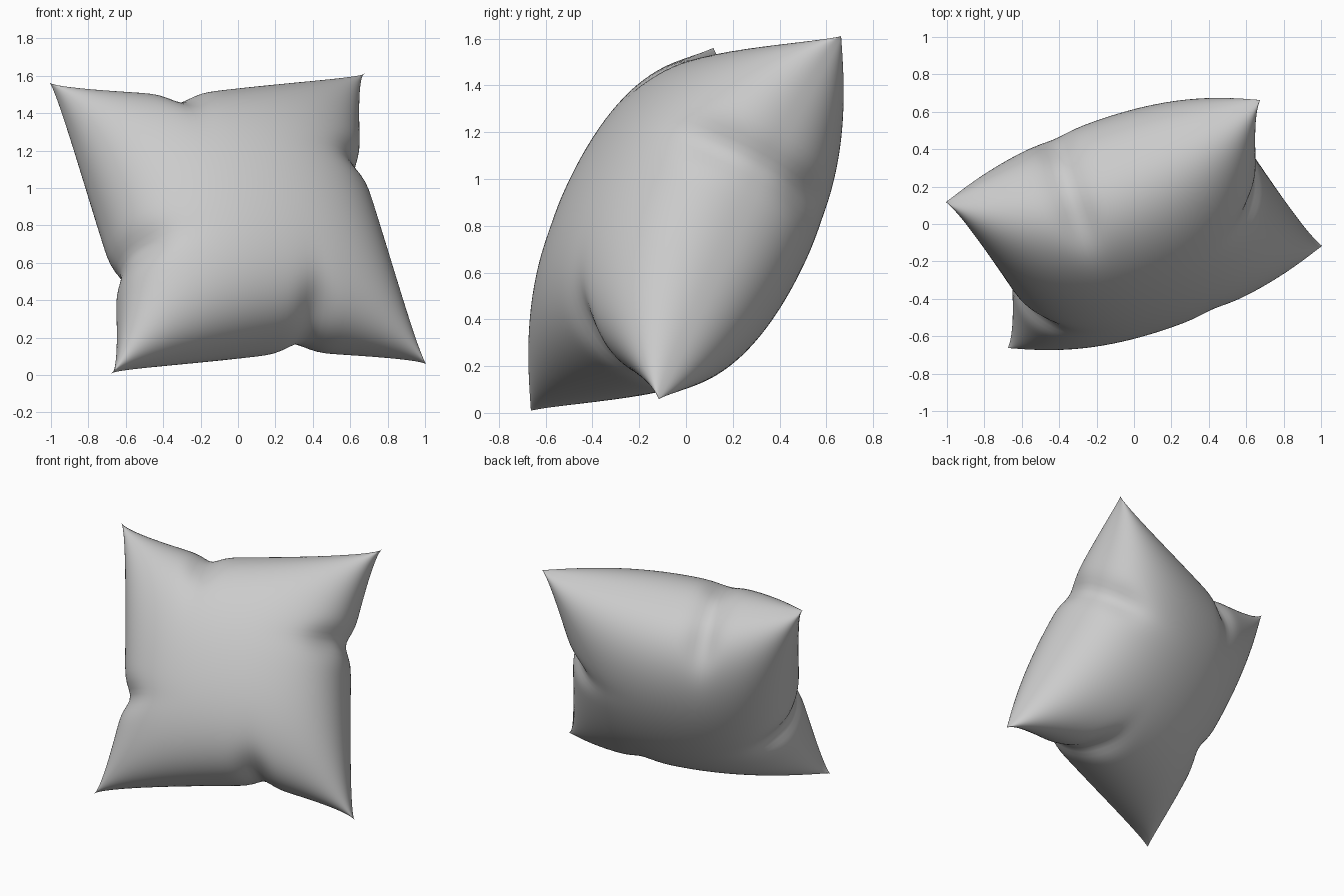
import bpy, bmesh, math
from mathutils import Vector

if "Cube" in bpy.data.objects:
    bpy.data.objects.remove(bpy.data.objects["Cube"])

HALF = 0.885          # half the distance between neighbouring corners
PUFF = 0.495          # half thickness at the middle
CREASE = 0.28         # place of the pucker along each edge, -1 to 1
CENTRE = Vector((0, 0, 0.81))
ACROSS = Vector((0.951, 0.309, 0.028)).normalized()
UP = Vector((-0.187, 0.441, 0.877)).normalized()
OUT = ACROSS.cross(UP).normalized()


def bump(x, width):
    return math.exp(-(x / width) ** 2)


def pull(t):
    """How far the seam is drawn inwards at t along an edge."""
    side = 1 - CREASE if t > CREASE else 1 + CREASE
    slope = max(0, 1 - abs(t - CREASE) / side)
    return 0.165 * slope ** 0.65 + 0.03 * bump(t - CREASE, 0.1)


def cushion_point(s, r, face):
    a, b = (math.sin(math.pi / 2 * max(-1, min(1, k))) for k in (s, r))
    # each edge puckers at the same place, going round the cushion
    u = HALF * a - math.copysign(a * a, a) * pull(math.copysign(1, a) * b)
    v = HALF * b - math.copysign(b * b, b) * pull(-math.copysign(1, b) * a)
    rise = (1 - a * a) * (1 - b * b)
    h = PUFF * rise ** 0.44 if rise > 1e-6 else 0
    # soft dents running in from the puckers
    for depth, t in ((a, b), (-a, -b), (b, -a), (-b, a)):
        h *= 1 - 0.22 * bump(t - CREASE, 0.11) * bump(1 - depth, 0.2)
    return CENTRE + ACROSS * u + UP * v + OUT * (h * face)


# Front and back panels, sewn together along the border
bm = bmesh.new()
for face in (1, -1):
    panel = bmesh.ops.create_grid(bm, x_segments=72, y_segments=72, size=1)["verts"]
    for vert in panel:
        vert.co = cushion_point(vert.co.x, vert.co.y, face)
bmesh.ops.remove_doubles(bm, verts=bm.verts[:], dist=1e-4)
bmesh.ops.recalc_face_normals(bm, faces=bm.faces[:])
for f in bm.faces:
    f.smooth = True

mesh = bpy.data.meshes.new("cushion")
bm.to_mesh(mesh)
bm.free()
cushion = bpy.data.objects.new("cushion", mesh)
bpy.context.collection.objects.link(cushion)

# Plain grey cloth
cloth = bpy.data.materials.new("grey_cloth")
cloth.use_nodes = True
grey = (0.6, 0.6, 0.6, 1)
cloth.diffuse_color = grey
cloth.node_tree.nodes["Principled BSDF"].inputs["Base Color"].default_value = grey
mesh.materials.append(cloth)
